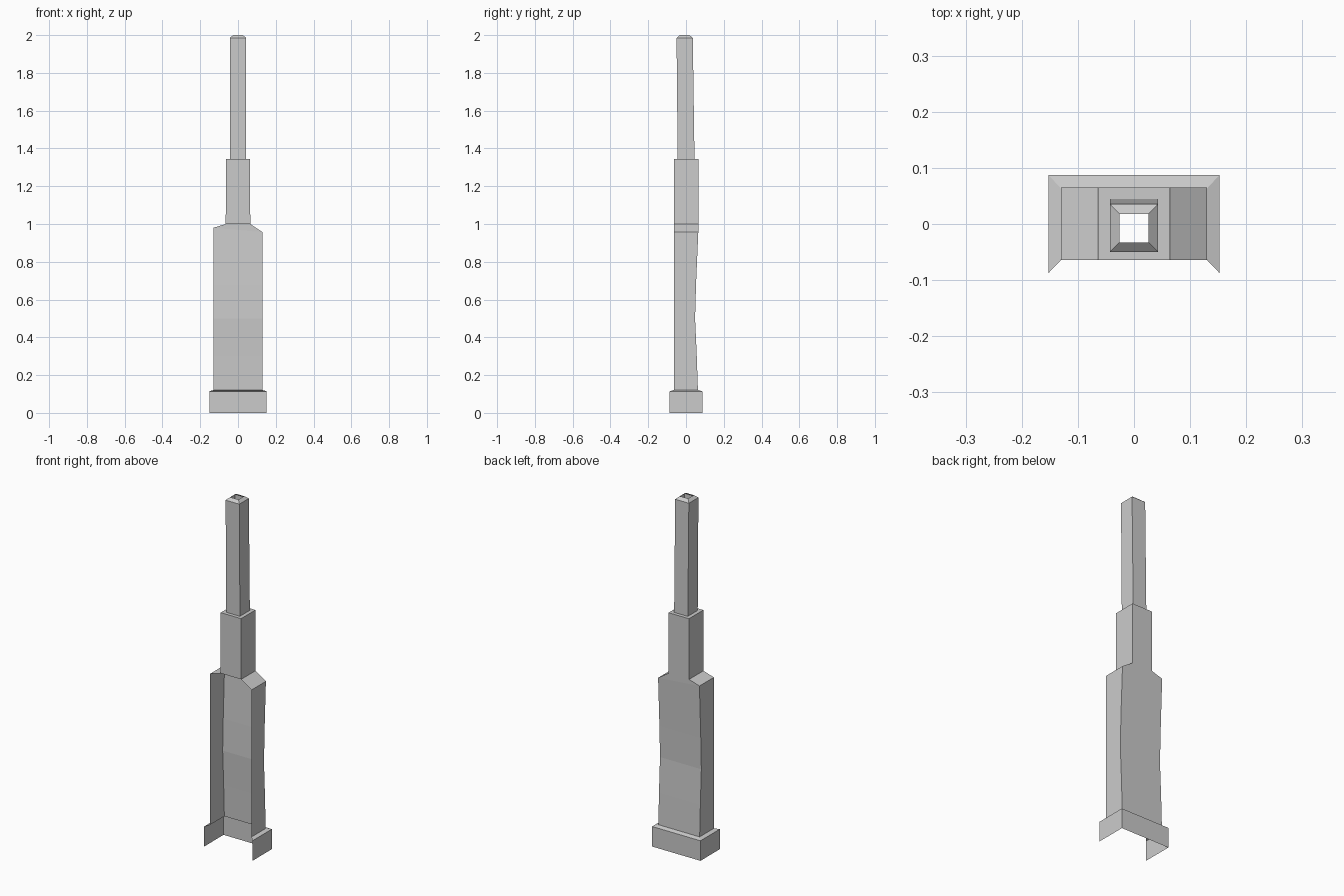
import bpy, bmesh

if "Cube" in bpy.data.objects:
    bpy.data.objects.remove(bpy.data.objects["Cube"])


def loft(name, rows, closed, flip=False):
    """Skin quads between successive cross-sections of equal length."""
    bm = bmesh.new()
    vs = [[bm.verts.new(p) for p in row] for row in rows]
    for a, b in zip(vs, vs[1:]):
        n = len(a)
        for i in range(n if closed else n - 1):
            j = (i + 1) % n
            bm.faces.new((a[i], a[j], b[j], b[i]) if not flip
                         else (b[i], b[j], a[j], a[i]))
    me = bpy.data.meshes.new(name)
    bm.to_mesh(me)
    bm.free()
    ob = bpy.data.objects.new(name, me)
    bpy.context.collection.objects.link(ob)
    return ob


def u_row(w, front, back, z_left, z_right=None):
    """Three-sided section, open at the front."""
    zr = z_left if z_right is None else z_right
    return [(w, front, zr), (w, back, zr), (-w, back, z_left), (-w, front, z_left)]


def ring(w, front, back, z):
    return [(-w, front, z), (w, front, z), (w, back, z), (-w, back, z)]


# Wide plinth with its mitred ledge, open at the front
loft("plinth", [u_row(0.152, -0.087, 0.087, 0),
                u_row(0.152, -0.087, 0.087, 0.114),
                u_row(0.13, -0.064, 0.063, 0.121)], False)

# Chimney breast with a slightly bowed back
rows = [u_row(0.13, -0.064, y, z) for z, y in
        [(0.121, 0.063), (0.30, 0.057), (0.50, 0.048), (0.68, 0.053)]]
rows.append(u_row(0.13, -0.064, 0.065, 0.98, 0.957))
loft("breast", rows, False)

# Uneven sloping shoulders, and the back wall filling in behind them
profile = [(0.13, 0.957), (0.065, 1.0), (-0.065, 1.0), (-0.13, 0.98)]
for name, (p, q) in (("right_shoulder", profile[:2]), ("left_shoulder", profile[2:])):
    loft(name, [[(x, y, z) for x, z in (p, q)] for y in (-0.064, 0.065)], False, True)
me = bpy.data.meshes.new("shoulder_back")
me.from_pydata([(x, 0.065, z) for x, z in profile], [], [(3, 2, 1, 0)])
me.flip_normals()
bpy.context.collection.objects.link(bpy.data.objects.new("shoulder_back", me))

# Stepped stack leaning slightly forward, with an open chamfered top
loft("stack", [ring(0.065, -0.064, 0.065, 1.0),
               ring(0.064, -0.064, 0.065, 1.345),
               ring(0.043, -0.044, 0.045, 1.345),
               ring(0.043, -0.050, 0.036, 1.985),
               ring(0.026, -0.033, 0.018, 2.0)], True)
